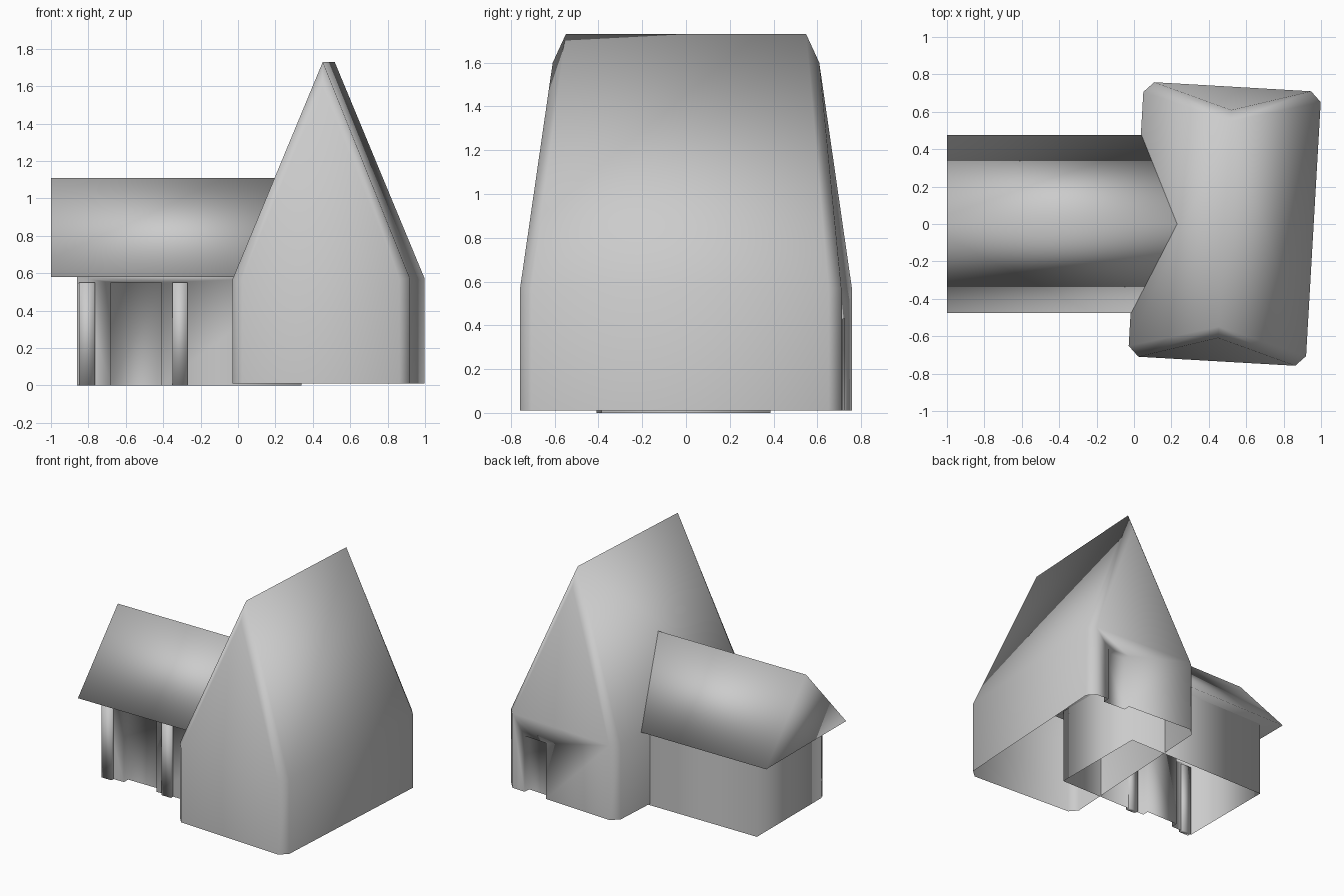
import bpy, bmesh
from math import radians
from mathutils import Vector

cube = bpy.data.objects.get("Cube")
if cube:
    bpy.data.objects.remove(cube)

grey = bpy.data.materials.new("plain_grey")
grey.use_nodes = True
grey.diffuse_color = (0.6, 0.6, 0.6, 1)
grey.node_tree.nodes["Principled BSDF"].inputs["Base Color"].default_value = (0.6, 0.6, 0.6, 1)


def finish(name, bm, location=(0, 0, 0), turn=0):
    """Weld, orient and smooth a mesh, then place it."""
    bmesh.ops.remove_doubles(bm, verts=bm.verts, dist=0.0005)
    bmesh.ops.recalc_face_normals(bm, faces=bm.faces)
    mesh = bpy.data.meshes.new(name)
    bm.to_mesh(mesh)
    bm.free()
    mesh.materials.append(grey)
    for p in mesh.polygons:
        p.use_smooth = True
    obj = bpy.data.objects.new(name, mesh)
    obj.location = location
    obj.rotation_euler.z = turn
    bpy.context.collection.objects.link(obj)
    return obj


def face(bm, *points):
    return bm.faces.new([bm.verts.new(p) for p in points])


def wall(bm, a, b, top):
    face(bm, (*a, 0), (*b, 0), (*b, top), (*a, top))


def door_wall(bm, x0, x1, y, top, d0, d1, head, inward):
    """Wall along x with a doorway recessed towards the inside."""
    def at(x, z, depth=0):
        return (x, y + depth, z)
    face(bm, at(x0, 0), at(d0, 0), at(d0, head), at(d1, head),
         at(d1, 0), at(x1, 0), at(x1, top), at(x0, top))
    outline = [(d0, 0), (d0, head), (d1, head), (d1, 0)]
    for p, q in zip(outline, outline[1:]):
        face(bm, at(*p), at(*q), at(*q, inward), at(*p, inward))
    face(bm, *[at(*p, inward) for p in outline])


# Tall main house: chamfered plan, steep roof with leaning gables
EAVE, RIDGE = 0.56, 1.72
bm = bmesh.new()
wx, wy = 0.42, 0.735       # ends of the gable walls
sx, sy = 0.475, 0.68       # ends of the side walls
for s in (-1, 1):
    # side wall and its roof slope
    wall(bm, (s * sx, -sy), (s * sx, sy), EAVE)
    face(bm, (s * sx, -sy, EAVE), (s * sx, sy, EAVE),
         (0, 0.55, RIDGE), (0, -0.55, RIDGE))
    # gable leaning inwards
    face(bm, (-wx, s * wy, EAVE), (wx, s * wy, EAVE), (0, s * 0.61, 1.59))
    # chamfered corners running up to the ridge
    for t in (-1, 1):
        wall(bm, (t * wx, s * wy), (t * sx, s * sy), EAVE)
        face(bm, (t * wx, s * wy, EAVE), (t * sx, s * sy, EAVE),
             (0, s * 0.55, RIDGE), (0, s * 0.61, 1.59))
wall(bm, (-wx, -wy), (wx, -wy), EAVE)
door_wall(bm, -wx, wx, wy, EAVE, 0.13, 0.315, 0.42, -0.05)
finish("main_house", bm, (0.485, 0, 0.01), radians(-3.3))

# Low side wing, with its front doorway
L, R, Y, TOP = -0.86, 0.34, 0.385, 0.58
bm = bmesh.new()
wall(bm, (L, -Y), (L, Y), TOP)
wall(bm, (L, Y), (R, Y), TOP)
wall(bm, (R, Y), (R, -Y), TOP)
door_wall(bm, L, R, -Y, TOP, -0.68, -0.41, 0.55, 0.05)
finish("wing_walls", bm)

# Pilasters beside the wing doorway
for side, x0, x1 in (("right", -0.85, -0.765), ("left", -0.35, -0.27)):
    bm = bmesh.new()
    bmesh.ops.create_cube(bm, size=1)
    for v in bm.verts:
        v.co = Vector((x0 if v.co.x < 0 else x1,
                       -0.41 if v.co.y < 0 else -Y + 0.01,
                       0 if v.co.z < 0 else 0.55))
    finish(side + "_pilaster", bm)

# Closed gable roof over the wing
bm = bmesh.new()
end = face(bm, (-1, -0.475, TOP), (-1, 0.475, TOP), (-1, 0, 1.11))
new = bmesh.ops.extrude_face_region(bm, geom=[end], use_keep_orig=True)
bmesh.ops.translate(bm, vec=(1.34, 0, 0),
                    verts=[g for g in new["geom"] if isinstance(g, bmesh.types.BMVert)])
finish("wing_roof", bm)
